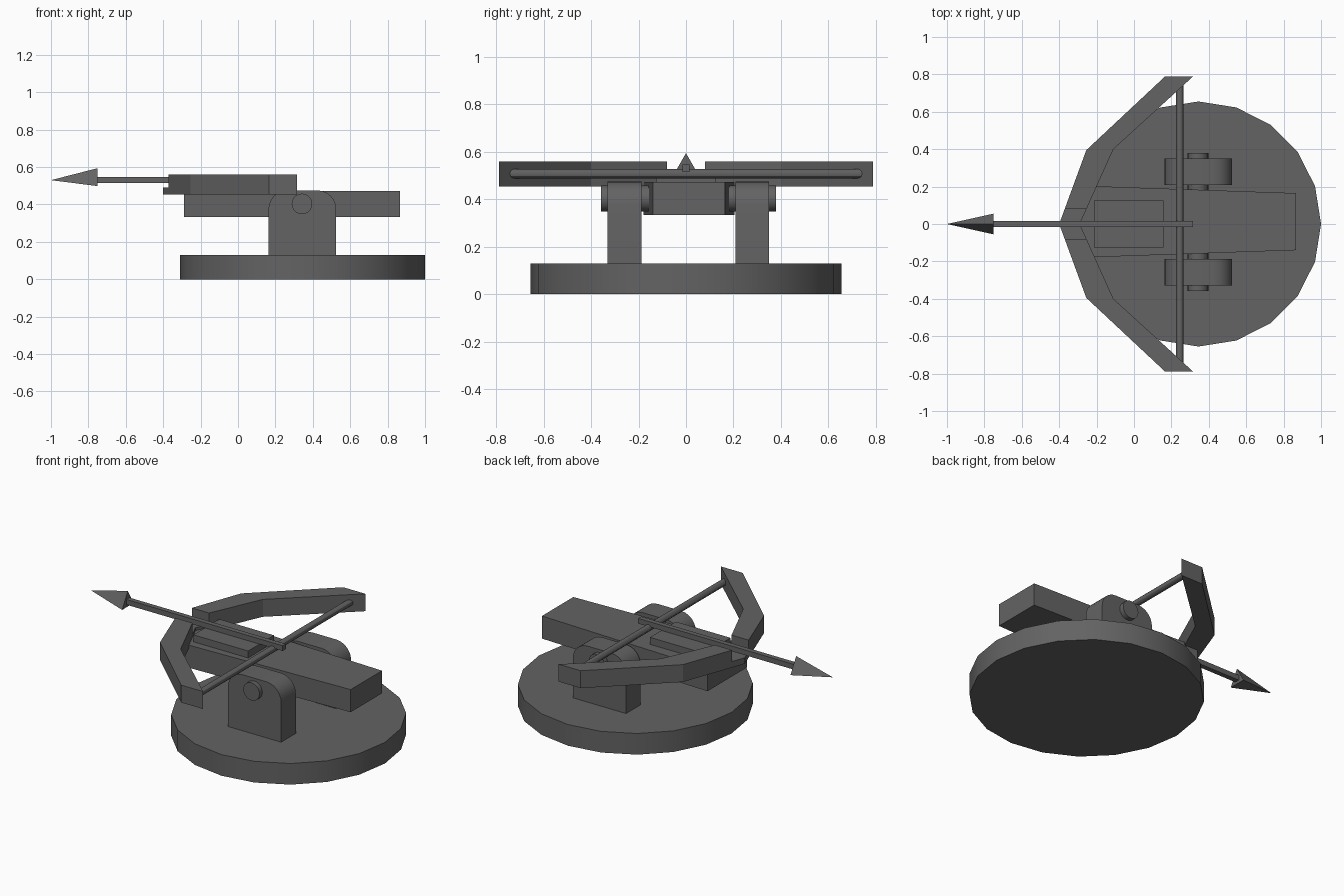
import bpy, bmesh, math
from mathutils import Matrix

if "Cube" in bpy.data.objects:
    bpy.data.objects.remove(bpy.data.objects["Cube"])

grey = bpy.data.materials.new("dark_grey")
grey.diffuse_color = (0.125, 0.125, 0.125, 1)
grey.use_nodes = True
grey.node_tree.nodes["Principled BSDF"].inputs["Base Color"].default_value = grey.diffuse_color


def finish(name, bm, smooth=False):
    """Turn a bmesh into a named, coloured object."""
    bmesh.ops.recalc_face_normals(bm, faces=bm.faces)
    mesh = bpy.data.meshes.new(name)
    bm.to_mesh(mesh)
    bm.free()
    mesh.materials.append(grey)
    ob = bpy.data.objects.new(name, mesh)
    bpy.context.collection.objects.link(ob)
    if smooth:
        bpy.ops.object.select_all(action='DESELECT')
        ob.select_set(True)
        bpy.context.view_layer.objects.active = ob
        bpy.ops.object.shade_smooth_by_angle(angle=math.radians(30))
    return ob


def prism(name, points, axis, lo, hi, smooth=False):
    """Extrude a flat outline along y or z."""
    bm = bmesh.new()
    place = (lambda a, b, t: (a, t, b)) if axis == 'y' else (lambda a, b, t: (a, b, t))
    bottom = [bm.verts.new(place(a, b, lo)) for a, b in points]
    top = [bm.verts.new(place(a, b, hi)) for a, b in points]
    bm.faces.new(bottom)
    bm.faces.new(top)
    n = len(points)
    for i in range(n):
        j = (i + 1) % n
        bm.faces.new((bottom[i], bottom[j], top[j], top[i]))
    return finish(name, bm, smooth)


def box(name, x0, x1, y0, y1, z0, z1):
    return prism(name, [(x0, y0), (x1, y0), (x1, y1), (x0, y1)], 'z', z0, z1)


def circle(cx, cy, r, n):
    return [(cx + r * math.cos(2 * math.pi * i / n),
             cy + r * math.sin(2 * math.pi * i / n)) for i in range(n)]


# Round base
prism("base", circle(0.345, 0, 0.655, 20), 'z', 0, 0.13, True)

# Pair of brackets with rounded tops
x0, x1, top, r = 0.163, 0.525, 0.475, 0.1
outline = [(x0, 0.13), (x1, 0.13)]
for cx, start in ((x1 - r, 0), (x0 + r, 90)):
    for k in range(7):
        a = math.radians(start + 15 * k)
        outline.append((cx + r * math.cos(a), top - r + r * math.sin(a)))
prism("bracket_left", outline, 'y', 0.208, 0.35, True)
prism("bracket_right", outline, 'y', -0.33, -0.188, True)

# Pivot pin through both brackets
prism("pivot_pin", circle(0.342, 0.403, 0.055, 20), 'y', -0.358, 0.38, True)

# Tapered stock and the raised arrow rest
prism("stock", [(-0.29, -0.18), (0.865, -0.14), (0.865, 0.165), (-0.29, 0.205)],
      'z', 0.333, 0.472)
box("arrow_rest", -0.215, 0.157, -0.126, 0.126, 0.46, 0.515)

# Bow: low middle and two full-height limbs
cut = 0.08
outer_x = -0.4 + 0.145 * cut / 0.395
inner_x = -0.29 + 0.18 * cut / 0.4
prism("bow_middle", [(-0.4, 0), (outer_x, cut), (inner_x, cut), (-0.29, 0),
                     (inner_x, -cut), (outer_x, -cut)], 'z', 0.453, 0.49)
limb = [(outer_x, cut), (-0.255, 0.395), (0.165, 0.788), (0.315, 0.788),
        (-0.11, 0.4), (inner_x, cut)]
for side, s in (("left", 1), ("right", -1)):
    prism("bow_limb_" + side, [(x, s * y) for x, y in limb], 'z', 0.453, 0.56)

# Bow string, ending inside the limbs
prism("bow_string", circle(0.245, 0.508, 0.02, 12), 'y', -0.755, 0.755, True)

# Arrow shaft and three-sided head
box("arrow_shaft", -0.76, 0.315, -0.015, 0.015, 0.515, 0.547)
bm = bmesh.new()
tip = bm.verts.new((-1, 0, 0.53))
rim = [bm.verts.new((-0.75, 0.064 * math.sin(a), 0.53 + 0.064 * math.cos(a)))
       for a in (0, 2 * math.pi / 3, 4 * math.pi / 3)]
bm.faces.new(rim)
for i in range(3):
    bm.faces.new((tip, rim[i], rim[(i + 1) % 3]))
finish("arrow_head", bm)
